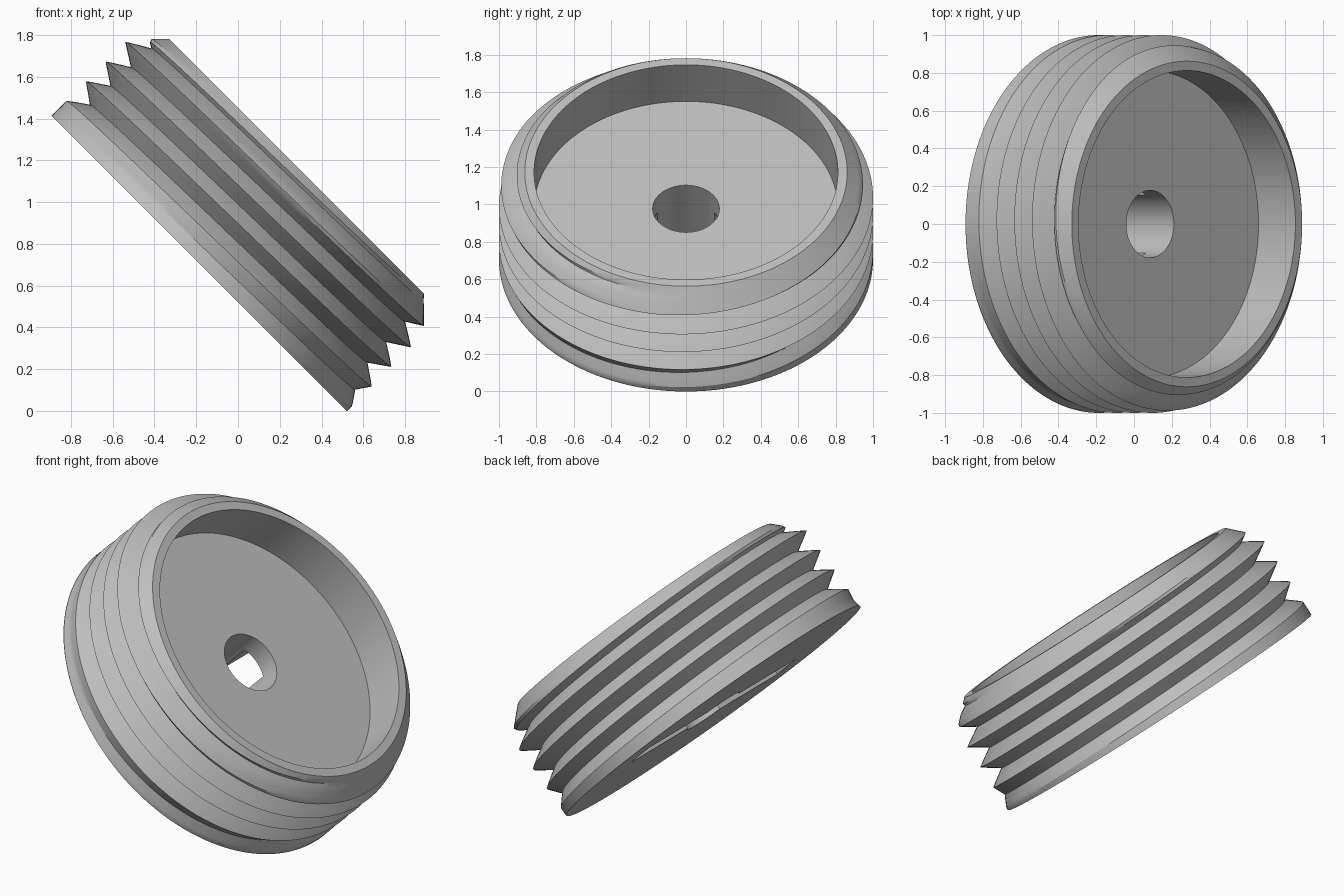
import bpy, bmesh, math
from mathutils import Matrix

old = bpy.data.objects.get("Cube")
if old:
    bpy.data.objects.remove(old, do_unlink=True)

SEG, SUB = 160, 8            # steps round the cap, rows per thread turn
HEIGHT, PITCH, START = 0.658, 0.133, 0.10
TAU = 2 * math.pi
place = Matrix.Translation((-0.185, 0, 0.707)) @ Matrix.Rotation(math.pi / 4, 4, 'Y')

grey = bpy.data.materials.new("plain grey")
grey.use_nodes = True
colour = (0.52, 0.52, 0.52, 1)
grey.diffuse_color = colour
grey.node_tree.nodes["Principled BSDF"].inputs["Base Color"].default_value = colour


def polar(bm, r, i, z):
    a = TAU * i / SEG
    return bm.verts.new((r * math.cos(a), r * math.sin(a), z))


def skin(bm, rows):
    for low, high in zip(rows, rows[1:]):
        for i in range(SEG):
            bm.faces.new((low[i], low[i + 1], high[i + 1], high[i]))


def thread_radius(s, i, turn):
    """Outer radius: V groove that fades in, under a 45 degree chamfer."""
    u = turn + i / SEG
    centre = START + PITCH * u
    fade = min(max(u + 0.5, 0), 1)
    depth = (0.085 + 0.045 * s) * fade
    groove = depth * max(0, 1 - abs(s - centre) / (PITCH * 0.49))
    return min(1 - groove, 1.52 - s)


# Threaded outside: rows climb with the helix and are clipped at both ends
bm = bmesh.new()
rows = []
for j in range(-2 * SUB, 6 * SUB + 1):
    row = []
    for i in range(SEG + 1):
        s = START + PITCH * (j / SUB + i / SEG)
        s = min(max(s, 0), HEIGHT)
        turn = math.floor((s - START) / PITCH - i / SEG + 0.5)
        row.append(polar(bm, thread_radius(s, i, turn), i, s))
    rows.append(row)
skin(bm, rows)

# Rim, recess wall, recess floor, centre hole and underside
profile = [(1.52 - HEIGHT, HEIGHT), (0.812, HEIGHT), (0.812, 0.382),
           (0.178, 0.382), (0.178, 0), (1, 0)]
skin(bm, [[polar(bm, r, i, z) for i in range(SEG + 1)] for r, z in profile])

bmesh.ops.remove_doubles(bm, verts=bm.verts, dist=0.0001)
bmesh.ops.dissolve_degenerate(bm, edges=bm.edges, dist=0.0001)
bmesh.ops.recalc_face_normals(bm, faces=bm.faces)
mesh = bpy.data.meshes.new("threaded_cap")
bm.to_mesh(mesh)
bm.free()
mesh.materials.append(grey)
cap = bpy.data.objects.new("threaded_cap", mesh)
bpy.context.collection.objects.link(cap)
cap.matrix_world = place

# Straight tool slot across the underside
bpy.ops.mesh.primitive_cube_add(size=1)
cutter = bpy.context.object
cutter.name = "slot_cutter"
cutter.hide_render = True
cutter.data.materials.append(grey)
cutter.matrix_world = (place @ Matrix.Translation((0, 0, 0.08))
                       @ Matrix.Diagonal((0.18, 1.42, 0.36, 1)))

bpy.ops.object.select_all(action='DESELECT')
cap.select_set(True)
bpy.context.view_layer.objects.active = cap
cut = cap.modifiers.new("slot", 'BOOLEAN')
cut.operation, cut.object, cut.solver = 'DIFFERENCE', cutter, 'EXACT'
bpy.ops.object.modifier_apply(modifier=cut.name)
bpy.data.objects.remove(cutter, do_unlink=True)
bpy.ops.object.shade_smooth_by_angle(angle=math.radians(30))
